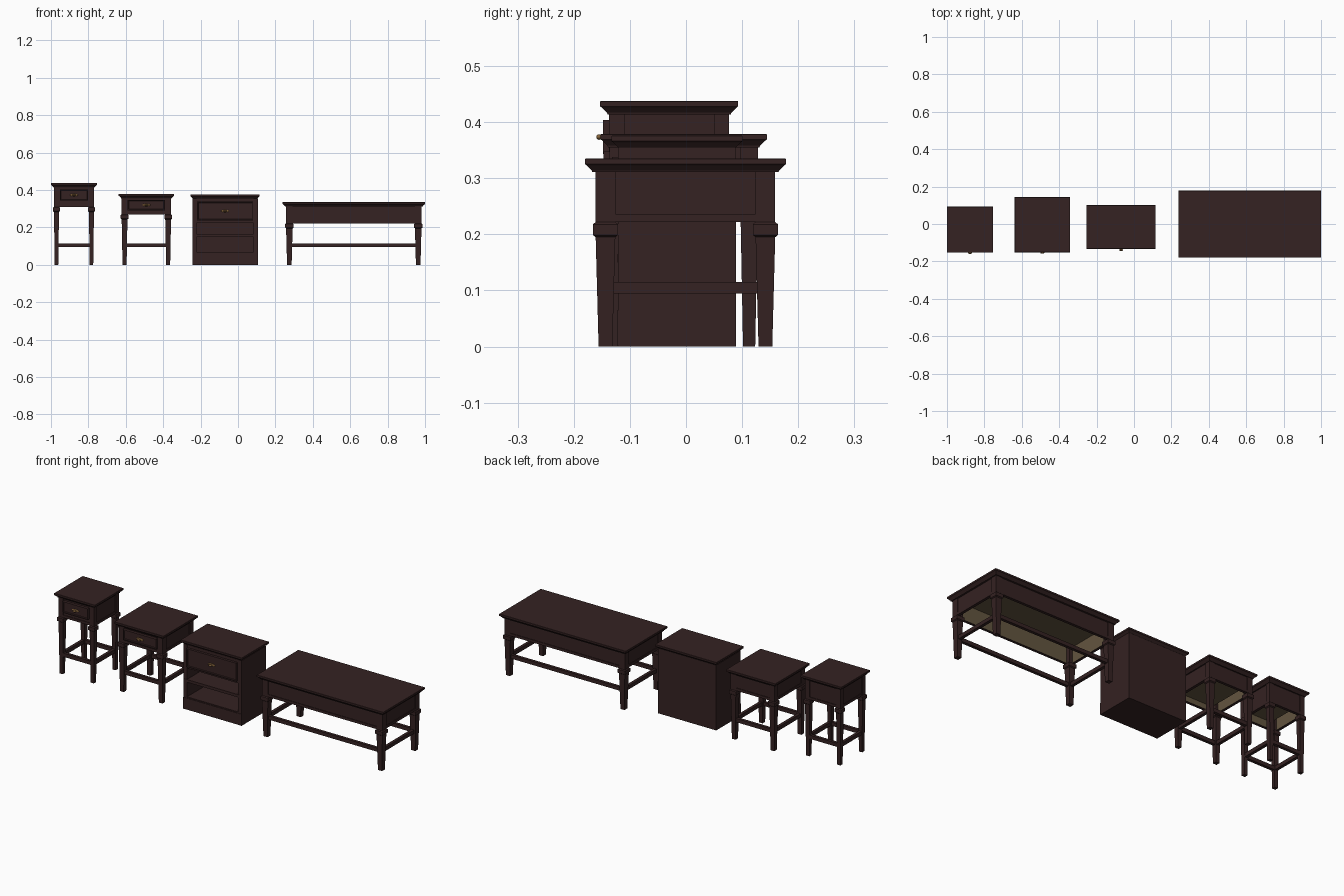
import bpy
import bmesh
from mathutils import Vector

cube = bpy.data.objects.get("Cube")
if cube:
    bpy.data.objects.remove(cube, do_unlink=True)


def material(name, rgb):
    m = bpy.data.materials.new(name)
    m.use_nodes = True
    m.diffuse_color = (*rgb, 1)
    m.node_tree.nodes["Principled BSDF"].inputs["Base Color"].default_value = (*rgb, 1)
    return m


DARK = material("dark mahogany", (0.035, 0.016, 0.016))
TAN = material("raw wood lining", (0.125, 0.09, 0.05))
BRASS = material("aged brass", (0.24, 0.13, 0.045))


def finish(name, bm, *mats):
    bmesh.ops.recalc_face_normals(bm, faces=bm.faces)
    mesh = bpy.data.meshes.new(name)
    bm.to_mesh(mesh)
    bm.free()
    for m in mats:
        mesh.materials.append(m)
    ob = bpy.data.objects.new(name, mesh)
    bpy.context.collection.objects.link(ob)
    return ob


def loft(name, x, y, rings, mat=DARK):
    """Stack rectangular rings (half x, half y, z) into a closed solid."""
    bm = bmesh.new()
    loops = [[bm.verts.new((x + sx * hx, y + sy * hy, z))
              for sx, sy in ((-1, -1), (1, -1), (1, 1), (-1, 1))] for hx, hy, z in rings]
    for a, b in zip(loops, loops[1:]):
        for i in range(4):
            j = (i + 1) % 4
            bm.faces.new((a[i], a[j], b[j], b[i]))
    bm.faces.new(loops[0])
    bm.faces.new(loops[-1])
    return finish(name, bm, mat)


def box(name, x, y, hx, hy, z0, z1, mat=DARK):
    return loft(name, x, y, [(hx, hy, z0), (hx, hy, z1)], mat)


def lined_board(name, cx, cy, dx, dy, hx, hy, z0, z1):
    """Apron board whose face toward the middle is raw wood."""
    ob = box(name, cx + dx, cy + dy, hx, hy, z0, z1)
    ob.data.materials.append(TAN)
    inward = -Vector((dx, dy, 0)).normalized()
    for p in ob.data.polygons:
        if p.normal.dot(inward) > 0.9:
            p.material_index = 1


def moulded_top(name, x, y, hx, hy, h):
    loft(name, x, y, [(hx - 0.013, hy - 0.013, h - 0.024), (hx - 0.012, hy - 0.012, h - 0.021),
                      (hx - 0.003, hy - 0.003, h - 0.012), (hx, hy, h - 0.010),
                      (hx, hy, h - 0.001), (hx - 0.001, hy - 0.001, h)])


def drawer_front(name, x, front, hx, z0, z1):
    """Raised drawer front with a recessed panel and a brass pull."""
    ob = box(name, x, front - 0.002, hx, 0.009, z0, z1)
    bm = bmesh.new()
    bm.from_mesh(ob.data)
    face = min(bm.faces, key=lambda f: f.calc_center_median().y)
    bmesh.ops.inset_individual(bm, faces=[face], thickness=0.007)
    bmesh.ops.inset_individual(bm, faces=[face], thickness=0.003, depth=-0.005)
    bm.to_mesh(ob.data)
    bm.free()
    z = (z0 + z1) / 2
    for part, y, size in (("pull_plate", front - 0.007, (0.022, 0.003, 0.007)),
                          ("pull_stem", front - 0.011, (0.004, 0.007, 0.004)),
                          ("pull_grip", front - 0.018, (0.011, 0.005, 0.005))):
        bm = bmesh.new()
        bmesh.ops.create_uvsphere(bm, u_segments=16, v_segments=8, radius=1)
        bmesh.ops.scale(bm, vec=size, verts=bm.verts)
        bmesh.ops.translate(bm, vec=(x, y, z), verts=bm.verts)
        pull = finish(name + "_" + part, bm, BRASS)
        for p in pull.data.polygons:
            p.use_smooth = True


def table(name, x, y, hx, hy, h, apron, w, overhang, drawer=None):
    """Table with tapered collared legs, aprons and a stretcher frame."""
    moulded_top(name + "_top", x, y, hx, hy, h)
    ox, oy = hx - overhang, hy - overhang
    lx, ly, r = ox - w / 2, oy - w / 2, w / 2
    under = h - 0.022
    # legs
    for sx, end in ((-1, "right"), (1, "left")):
        for sy, side in ((-1, "front"), (1, "back")):
            foot, collar = r * 0.7, r + 0.005
            loft(f"{name}_{side}_{end}_leg", x + sx * lx, y + sy * ly,
                 [(foot, foot, 0), (r, r, apron - 0.027), (collar, collar, apron - 0.023),
                  (collar, collar, apron - 0.004), (r, r, apron), (r, r, under)])
    # aprons with a bead along the lower edge, and stretchers
    for s, side, end in ((-1, "front", "right"), (1, "back", "left")):
        lined_board(f"{name}_{side}_apron", x, y, 0, s * (oy - 0.010), lx, 0.006, apron, under)
        lined_board(f"{name}_{end}_apron", x, y, s * (ox - 0.010), 0, 0.006, ly, apron, under)
        box(f"{name}_{side}_bead", x, y + s * (oy - 0.004), lx, 0.003, apron, apron + 0.014)
        box(f"{name}_{end}_bead", x + s * (ox - 0.004), y, 0.003, ly, apron, apron + 0.014)
        box(f"{name}_{side}_stretcher", x, y + s * ly, lx, 0.008, 0.095, 0.115)
        box(f"{name}_{end}_stretcher", x + s * lx, y, 0.008, ly, 0.095, 0.115)
    # raw underside
    box(name + "_underside", x, y, ox - 0.016, oy - 0.016, under - 0.005, under, TAN)
    if drawer:
        dhx, z0, z1 = drawer
        drawer_front(name + "_drawer", x, y - oy, dhx, z0, z1)
        box(name + "_drawer_box", x, y - 0.012, dhx - 0.01, oy - 0.03, z0 + 0.005, under - 0.006, TAN)


table("tall_stand", -0.877, -0.030, 0.123, 0.123, 0.438, 0.310, 0.027, 0.016, (0.076, 0.343, 0.404))
table("side_table", -0.490, -0.004, 0.148, 0.148, 0.379, 0.270, 0.031, 0.016, (0.100, 0.292, 0.348))
table("coffee_table", 0.619, -0.001, 0.381, 0.179, 0.335, 0.222, 0.035, 0.019)

# cabinet with a drawer above two open niches
CX, CY, HX, HY = -0.069, -0.016, 0.175, 0.105
moulded_top("cabinet_top", CX, CY, 0.185, 0.117, 0.376)
for s, end in ((-1, "right"), (1, "left")):
    box(f"cabinet_{end}_side", CX + s * (HX - 0.011), CY, 0.011, HY, 0, 0.354)
box("cabinet_back", CX, CY + HY - 0.006, HX - 0.02, 0.006, 0, 0.354)
box("cabinet_base", CX, CY, HX - 0.02, HY - 0.001, 0, 0.070)
box("cabinet_plinth", CX, CY - 0.002, HX, HY, 0.002, 0.064)
box("cabinet_shelf", CX, CY - 0.002, HX - 0.008, HY - 0.001, 0.150, 0.165)
box("cabinet_drawer_case", CX, CY, HX - 0.02, HY - 0.002, 0.225, 0.354)
drawer_front("cabinet_drawer", CX, CY - HY, 0.150, 0.238, 0.338)
